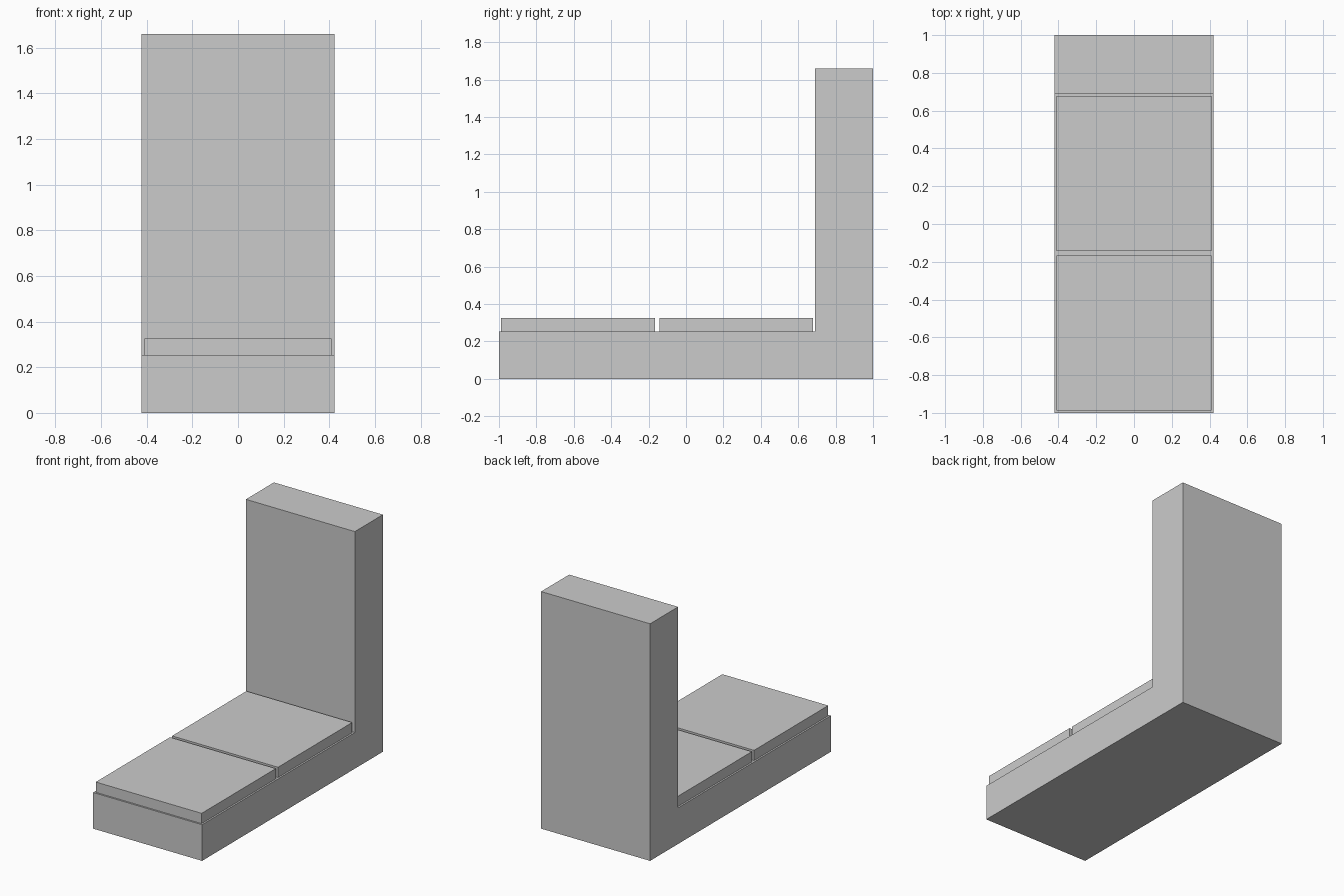
import bpy

cube = bpy.data.objects.get("Cube")
if cube:
    bpy.data.objects.remove(cube, do_unlink=True)

# One plain grey for everything
grey = bpy.data.materials.new("light_grey")
grey.use_nodes = True
colour = (0.6, 0.6, 0.6, 1)
grey.diffuse_color = colour
grey.node_tree.nodes["Principled BSDF"].inputs["Base Color"].default_value = colour


def extrude_profile(name, profile, half_width):
    """Extrude a (y, z) outline symmetrically along x."""
    n = len(profile)
    verts = [(x, y, z) for x in (-half_width, half_width) for y, z in profile]
    faces = [list(range(n))[::-1], list(range(n, 2 * n))]
    faces += [(i, (i + 1) % n, (i + 1) % n + n, i + n) for i in range(n)]
    mesh = bpy.data.meshes.new(name)
    mesh.from_pydata(verts, [], faces)
    mesh.materials.append(grey)
    obj = bpy.data.objects.new(name, mesh)
    bpy.context.collection.objects.link(obj)
    # Consistent outward normals
    import bmesh
    bm = bmesh.new()
    bm.from_mesh(mesh)
    bmesh.ops.recalc_face_normals(bm, faces=bm.faces)
    bm.to_mesh(mesh)
    bm.free()
    return obj


SEAT_Z, CUSHION_Z, TOP_Z = 0.253, 0.325, 1.66
BACK_Y = 0.69

# L-shaped body: low base with an upright back
extrude_profile("base_and_back", [(-1, 0), (1, 0), (1, TOP_Z), (BACK_Y, TOP_Z),
                                  (BACK_Y, SEAT_Z), (-1, SEAT_Z)], 0.422)

# Two flat cushions with a narrow gap between them
for name, y0, y1 in (("front_cushion", -0.988, -0.167),
                     ("rear_cushion", -0.143, 0.678)):
    extrude_profile(name, [(y0, SEAT_Z), (y1, SEAT_Z),
                           (y1, CUSHION_Z), (y0, CUSHION_Z)], 0.41)
